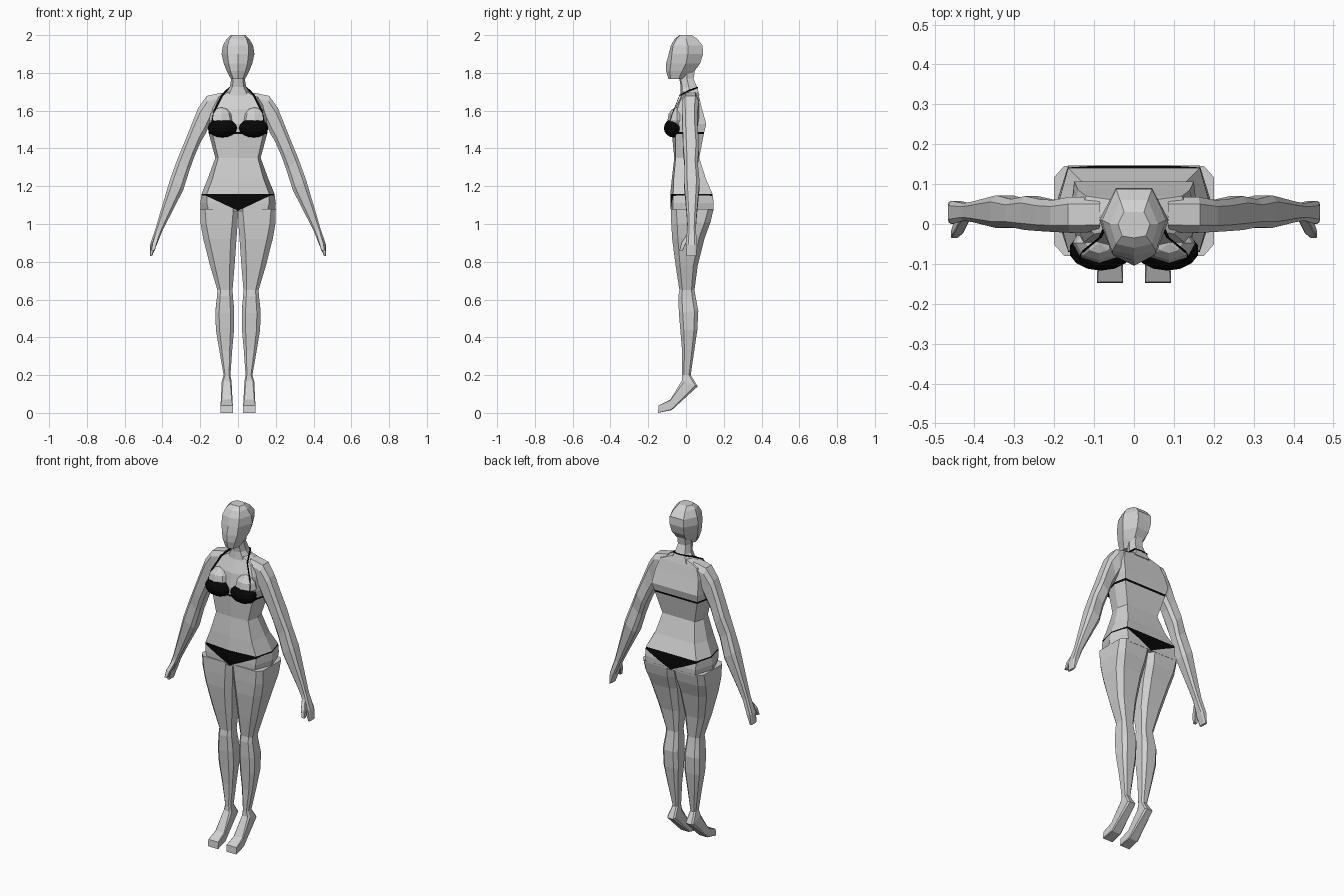
import bpy, bmesh
from mathutils import Vector as V


def material(name, value):
    m = bpy.data.materials.new(name)
    m.diffuse_color = (value, value, value, 1)
    return m


SKIN = material("grey_skin", 0.64)
BLACK = material("black_fabric", 0.002)


def finish(bm, name, mats, mirror=False):
    bmesh.ops.recalc_face_normals(bm, faces=bm.faces)
    me = bpy.data.meshes.new(name)
    bm.to_mesh(me)
    bm.free()
    for m in mats:
        me.materials.append(m)
    ob = bpy.data.objects.new(name, me)
    bpy.context.collection.objects.link(ob)
    if mirror:
        ob.modifiers.new("mirror", 'MIRROR').use_mirror_merge = False
    return ob


def loft(rings):
    bm = bmesh.new()
    loops = [[bm.verts.new(p) for p in r] for r in rings]
    n = len(loops[0])
    for a, b in zip(loops, loops[1:]):
        for i in range(n):
            j = (i + 1) % n
            bm.faces.new((a[i], a[j], b[j], b[i]))
    bm.faces.new(loops[0][::-1])
    bm.faces.new(loops[-1])
    return bm


def body_ring(z, yc, wf, yf, w, ym, wb, yb):
    """Symmetric level section: front point, front corner, side, back corner, back."""
    half = [(wf, yf), (w, ym), (wb, yb)]
    pts = [(0, yc)] + half + [(0, yb)] + [(-x, y) for x, y in half[::-1]]
    return [(x, y, z) for x, y in pts]


def limb_ring(a, b, w, c=0.6):
    """Eight-sided section spanning a to b, with half width vector w."""
    a, b, w = V(a), V(b), V(w)
    m, d = (a + b) / 2, (a - b) / 2
    return [m + d * s + w * t for s, t in
            ((1, c), (c, 1), (-c, 1), (-1, c), (-1, -c), (-c, -1), (c, -1), (1, -c))]


# Torso with painted swimwear bottom and chest band
torso = loft([body_ring(*r) for r in (
    (1.07, -.08, .155, -.070, .198, .03, .160, .145),
    (1.11, -.083, .165, -.070, .20, .035, .165, .147),
    (1.16, -.083, .165, -.068, .193, .04, .165, .140),
    (1.24, -.075, .135, -.065, .160, .03, .130, .105),
    (1.35, -.062, .105, -.055, .120, .01, .105, .070),
    (1.48, -.075, .135, -.055, .155, .02, .140, .095),
    (1.53, -.075, .140, -.055, .160, .02, .150, .107),
    (1.61, -.060, .125, -.045, .155, .02, .140, .085),
    (1.67, -.030, .100, -.025, .140, .02, .120, .070),
    (1.70, -.020, .045, -.015, .065, .025, .050, .060))])
for co, no in (((0, 0, 1.152), (0, 0, 1)), ((0, 0, 1.476), (0, 0, 1)),
               ((0, 0, 1.488), (0, 0, 1)),
               ((0, 0, 1.07), (-.47, 0, 1)), ((0, 0, 1.07), (.47, 0, 1))):
    geom = torso.verts[:] + torso.edges[:] + torso.faces[:]
    bmesh.ops.bisect_plane(torso, geom=geom, dist=1e-5, plane_co=co, plane_no=no)
for f in torso.faces:
    p = f.calc_center_median()
    brief = p.z < 1.16 and (p.z > 1.152 or p.z > 1.07 + .47 * abs(p.x))
    f.material_index = int((brief and p.z > 1.0701) or 1.476 < p.z < 1.488)
finish(torso, "torso", [SKIN, BLACK])

# Neck and head
finish(loft([body_ring(*r) for r in (
    (1.68, -.030, .050, -.022, .075, .025, .050, .072),
    (1.725, -.028, .030, -.02, .043, .015, .032, .058),
    (1.77, -.035, .025, -.028, .036, .005, .025, .040),
    (1.83, -.035, .025, -.030, .040, .005, .025, .050))]), "neck", [SKIN])
finish(loft([body_ring(*r) for r in (
    (1.767, -.093, .025, -.082, .037, -.04, .020, .000),
    (1.81, -.105, .040, -.085, .060, -.02, .030, .045),
    (1.85, -.105, .050, -.080, .076, .00, .040, .075),
    (1.90, -.092, .055, -.075, .087, .01, .045, .090),
    (1.945, -.08, .055, -.068, .080, .01, .045, .088),
    (1.98, -.060, .045, -.050, .060, .00, .035, .060),
    (2.00, -.035, .030, -.030, .040, .00, .025, .030))]), "head", [SKIN])

# Legs down to raised heels: front z, front y, back z, back y, centre x, half width, squareness
finish(loft([limb_ring((cx, yf, zf), (cx, yb, zb), (rx, 0, 0), c)
             for zf, yf, zb, yb, cx, rx, c in (
    (1.08, -.080, 1.08, .146, .100, .100, .75),
    (1.00, -.078, 1.01, .130, .100, .098, .7),
    (0.92, -.073, 0.93, .100, .096, .088, .65),
    (0.78, -.055, 0.78, .062, .083, .065, .6),
    (0.65, -.035, 0.65, .045, .069, .040, .6),
    (0.62, -.040, 0.62, .050, .069, .042, .6),
    (0.53, -.038, 0.54, .065, .070, .050, .6),
    (0.44, -.030, 0.44, .060, .069, .048, .6),
    (0.33, -.021, 0.33, .044, .065, .034, .6),
    (0.20, -.020, 0.20, .025, .058, .018, .6),
    (0.17, -.022, 0.14, .062, .060, .026, .7),
    (0.07, -.083, 0.015, -.075, .060, .031, .85),
    (0.04, -.145, 0.00, -.148, .060, .033, .95))]), "leg", [SKIN], True)

# Arms: outer x, z, inner x, z, front y, back y
finish(loft([limb_ring((xo, (y0 + y1) / 2, zo), (xi, (y0 + y1) / 2, zi),
                       (0, (y1 - y0) / 2, 0))
             for xo, zo, xi, zi, y0, y1 in (
    (.085, 1.695, .110, 1.56, -.020, .068),
    (.165, 1.678, .150, 1.53, -.022, .068),
    (.210, 1.615, .170, 1.48, -.020, .060),
    (.245, 1.530, .195, 1.44, -.018, .062),
    (.285, 1.430, .230, 1.36, -.015, .070),
    (.322, 1.340, .255, 1.29, -.008, .062),
    (.360, 1.235, .290, 1.18, -.010, .072),
    (.415, 1.050, .372, 1.02, .005, .056),
    (.435, 0.980, .402, 0.96, .008, .052),
    (.466, 0.890, .430, 0.89, .000, .058),
    (.467, 0.830, .455, 0.83, .004, .055))]), "arm", [SKIN], True)
finish(loft([limb_ring((x + r, y, z), (x - r, y, z), (0, r, 0), .8)
             for x, y, z, r in (
    (.425, .018, .95, .012), (.441, -.012, .90, .013), (.450, -.026, .86, .009))]),
    "thumb", [SKIN], True)


# Chest forms and fabric cups
def ellipsoid(name, co, size, segs, rings, mat):
    bm = bmesh.new()
    bmesh.ops.create_uvsphere(bm, u_segments=segs, v_segments=rings, radius=1)
    for v in bm.verts:
        v.co = V(co) + V([a * b for a, b in zip(v.co, size)])
    finish(bm, name, [mat], True)


ellipsoid("upper_chest", (.088, -.048, 1.55), (.066, .050, .068), 8, 6, SKIN)
ellipsoid("swimwear_cup", (.083, -.066, 1.508), (.080, .051, .050), 14, 8, BLACK)

# Straps from cups around the back of the neck
strap = [(.135, -.085, 1.545), (.125, -.066, 1.60), (.085, -.034, 1.68),
         (.062, .015, 1.706), (.042, .058, 1.722), (0, .064, 1.722)]
finish(loft([limb_ring(V(p) + V((0, 0, .004)), V(p) - V((0, 0, .004)), (.004, 0, 0))
             for p in strap]), "neck_strap", [BLACK], True)
